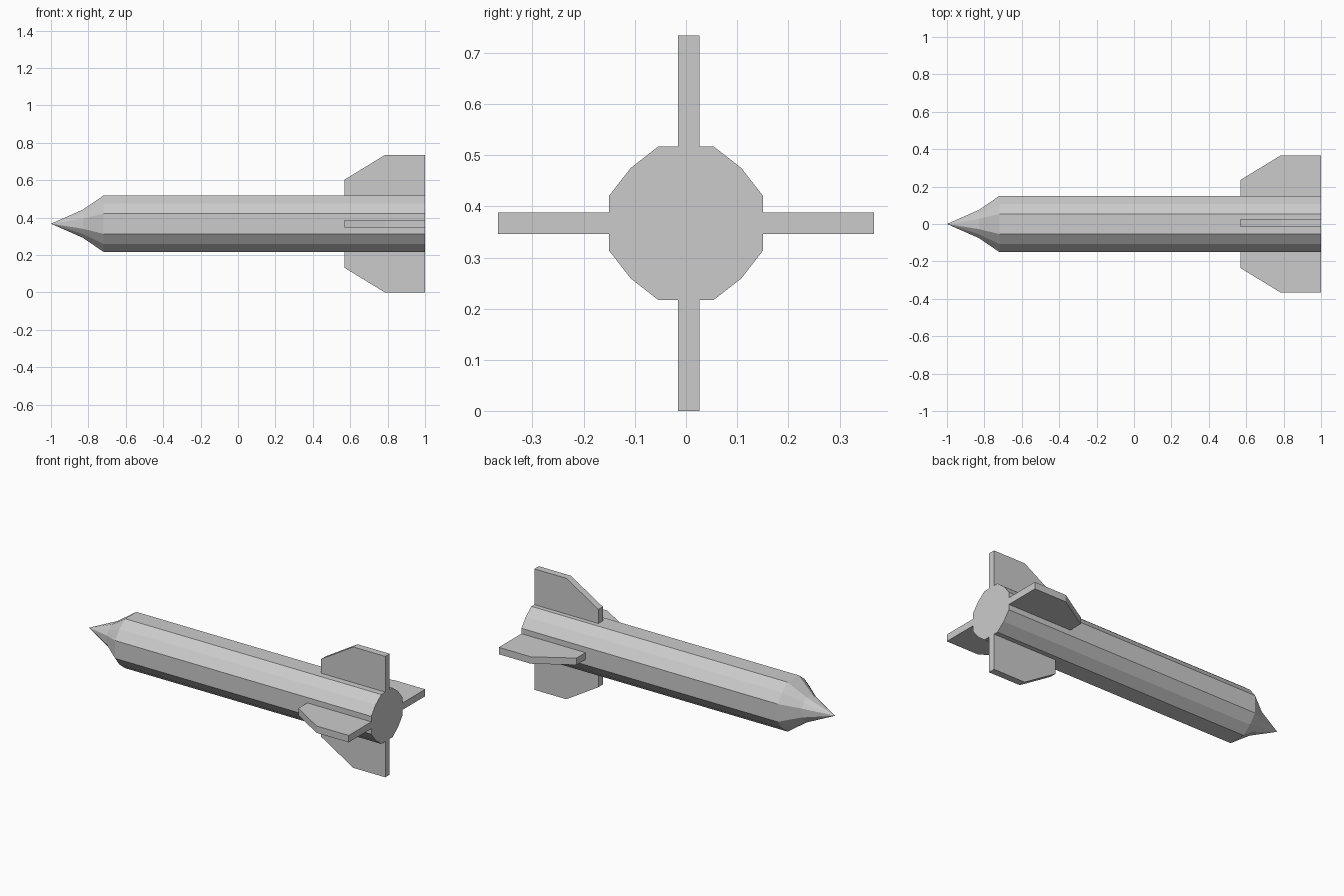
import bpy, bmesh, math
from mathutils import Matrix

if "Cube" in bpy.data.objects:
    bpy.data.objects.remove(bpy.data.objects["Cube"])

CZ = 0.367  # height of the long axis


def finish(bm, name):
    bmesh.ops.recalc_face_normals(bm, faces=bm.faces)
    mesh = bpy.data.meshes.new(name)
    bm.to_mesh(mesh)
    bm.free()
    obj = bpy.data.objects.new(name, mesh)
    obj.location.z = CZ
    bpy.context.collection.objects.link(obj)
    return obj


# Twelve-sided cross-section: one corner group turned four times
corner = [(0.15, 0.054), (0.108, 0.108), (0.054, 0.15)]
section = []
for k in range(4):
    c, s = round(math.cos(k * math.pi / 2)), round(math.sin(k * math.pi / 2))
    section += [(c * y - s * z, s * y + c * z) for y, z in corner]

# Body with stepped pointed nose, lofted along x
bm = bmesh.new()
rings = [[bm.verts.new((x, y * f, z * f)) for y, z in section]
         for x, f in ((1.0, 1.0), (-0.72, 1.0), (-0.83, 0.5))]
tip = bm.verts.new((-1, 0, 0))
n = len(section)
bm.faces.new(rings[0])
for i in range(n):
    j = (i + 1) % n
    for a, b in zip(rings, rings[1:]):
        bm.faces.new((a[i], a[j], b[j], b[i]))
    bm.faces.new((rings[-1][i], rings[-1][j], tip))
finish(bm, "rocket_body")

# Four tail fins, one profile extruded and turned about the long axis
profile = [(0.57, 0.149), (0.57, 0.236), (0.785, 0.367), (1.0, 0.367), (1.0, 0.149)]


def fin(name, turn, shift):
    bm = bmesh.new()
    face = bm.faces.new([bm.verts.new((x, -0.021, r)) for x, r in profile])
    side = bmesh.ops.extrude_face_region(bm, geom=[face])["geom"]
    bmesh.ops.translate(bm, vec=(0, 0.042, 0),
                        verts=[v for v in side if isinstance(v, bmesh.types.BMVert)])
    bm.transform(Matrix.Rotation(math.radians(turn), 4, 'X'))
    finish(bm, name).location.y = shift


for name, turn, shift in (("top_fin", 0, 0.005), ("front_fin", 90, 0),
                          ("bottom_fin", 180, 0.005), ("back_fin", 270, 0)):
    fin(name, turn, shift)
